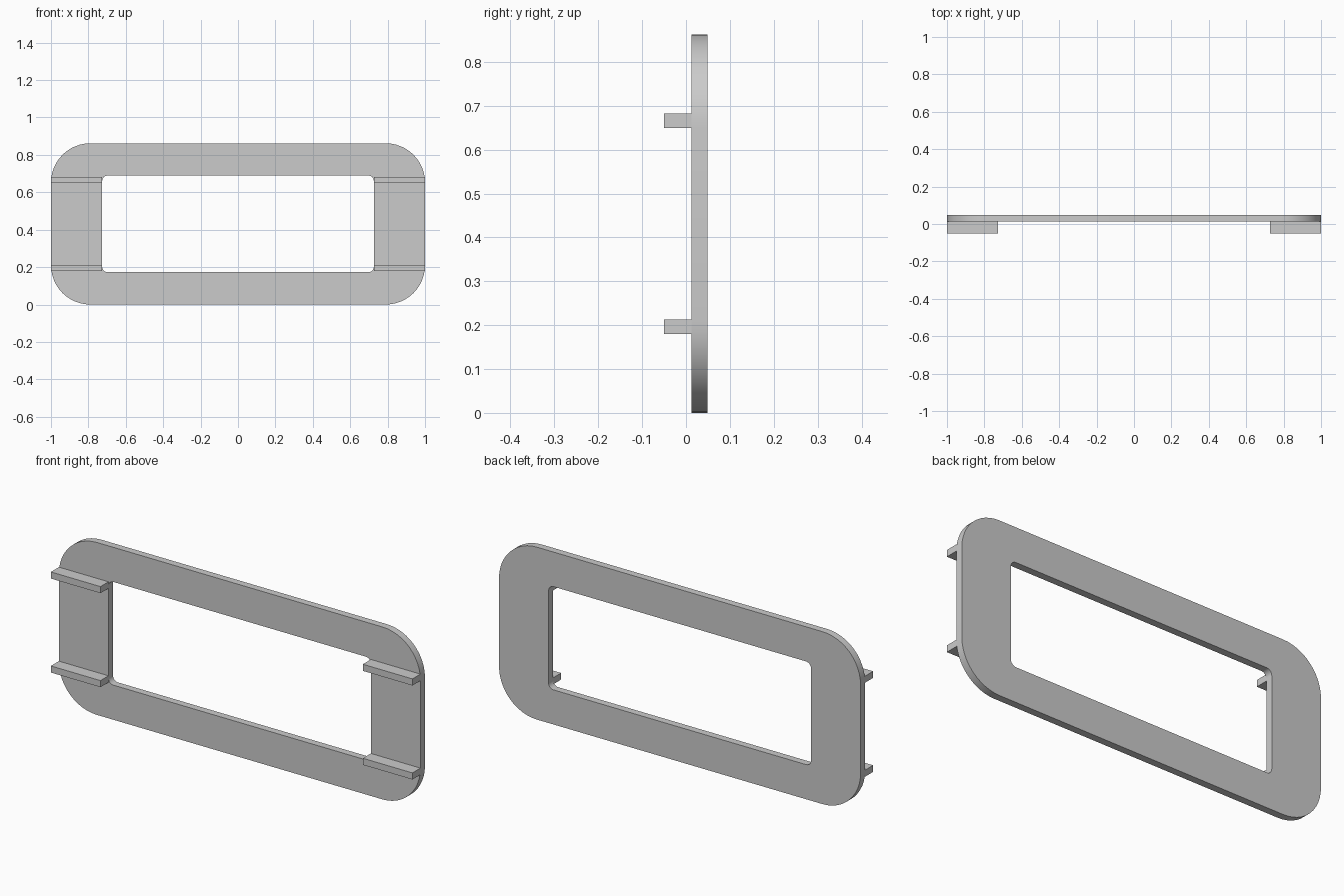
import bpy, bmesh
from math import sin, cos, pi

cube = bpy.data.objects.get("Cube")
if cube:
    bpy.data.objects.remove(cube, do_unlink=True)

MID_Z = 0.431            # height of the centre line
FRONT, BACK = 0.013, 0.049
STEPS = 12               # segments per rounded corner

grey = bpy.data.materials.new("plain grey")
grey.use_nodes = True
grey.diffuse_color = (0.6, 0.6, 0.6, 1)
grey.node_tree.nodes["Principled BSDF"].inputs["Base Color"].default_value = (0.6, 0.6, 0.6, 1)


def finish(bm, name):
    bmesh.ops.recalc_face_normals(bm, faces=bm.faces)
    mesh = bpy.data.meshes.new(name)
    bm.to_mesh(mesh)
    bm.free()
    mesh.materials.append(grey)
    obj = bpy.data.objects.new(name, mesh)
    bpy.context.collection.objects.link(obj)
    return obj


def rounded_loop(bm, half_x, half_z, radius, y):
    """Vertices around a rounded rectangle in the upright plane."""
    loop = []
    for corner, (sx, sz) in enumerate([(1, 1), (-1, 1), (-1, -1), (1, -1)]):
        for i in range(STEPS + 1):
            a = (corner + i / STEPS) * pi / 2
            loop.append(bm.verts.new((sx * (half_x - radius) + radius * cos(a), y,
                                      MID_Z + sz * (half_z - radius) + radius * sin(a))))
    return loop


# Frame: rounded plate with a rounded rectangular opening
bm = bmesh.new()
outer = (1.0, MID_Z, 0.21)
inner = (0.726, 0.258, 0.028)
rings = [rounded_loop(bm, *outer, FRONT), rounded_loop(bm, *outer, BACK),
         rounded_loop(bm, *inner, BACK), rounded_loop(bm, *inner, FRONT)]
for a, b in zip(rings, rings[1:] + rings[:1]):
    for i in range(len(a)):
        j = (i + 1) % len(a)
        bm.faces.new((a[i], a[j], b[j], b[i]))
frame = finish(bm, "frame")
bpy.context.view_layer.objects.active = frame
frame.select_set(True)
bpy.ops.object.shade_smooth_by_angle(angle=pi / 6)


# Rails: four short bars on the front, two on each side
def rail(name, side, level):
    bm = bmesh.new()
    bmesh.ops.create_cube(bm, size=1)
    bmesh.ops.scale(bm, vec=(0.274, 0.063, 0.033), verts=bm.verts)
    bmesh.ops.translate(bm, vec=(side * 0.863, -0.0185, MID_Z + level * 0.235), verts=bm.verts)
    finish(bm, name)


for side, side_name in ((1, "left"), (-1, "right")):
    for level, level_name in ((1, "upper"), (-1, "lower")):
        rail(f"{level_name}_{side_name}_rail", side, level)
